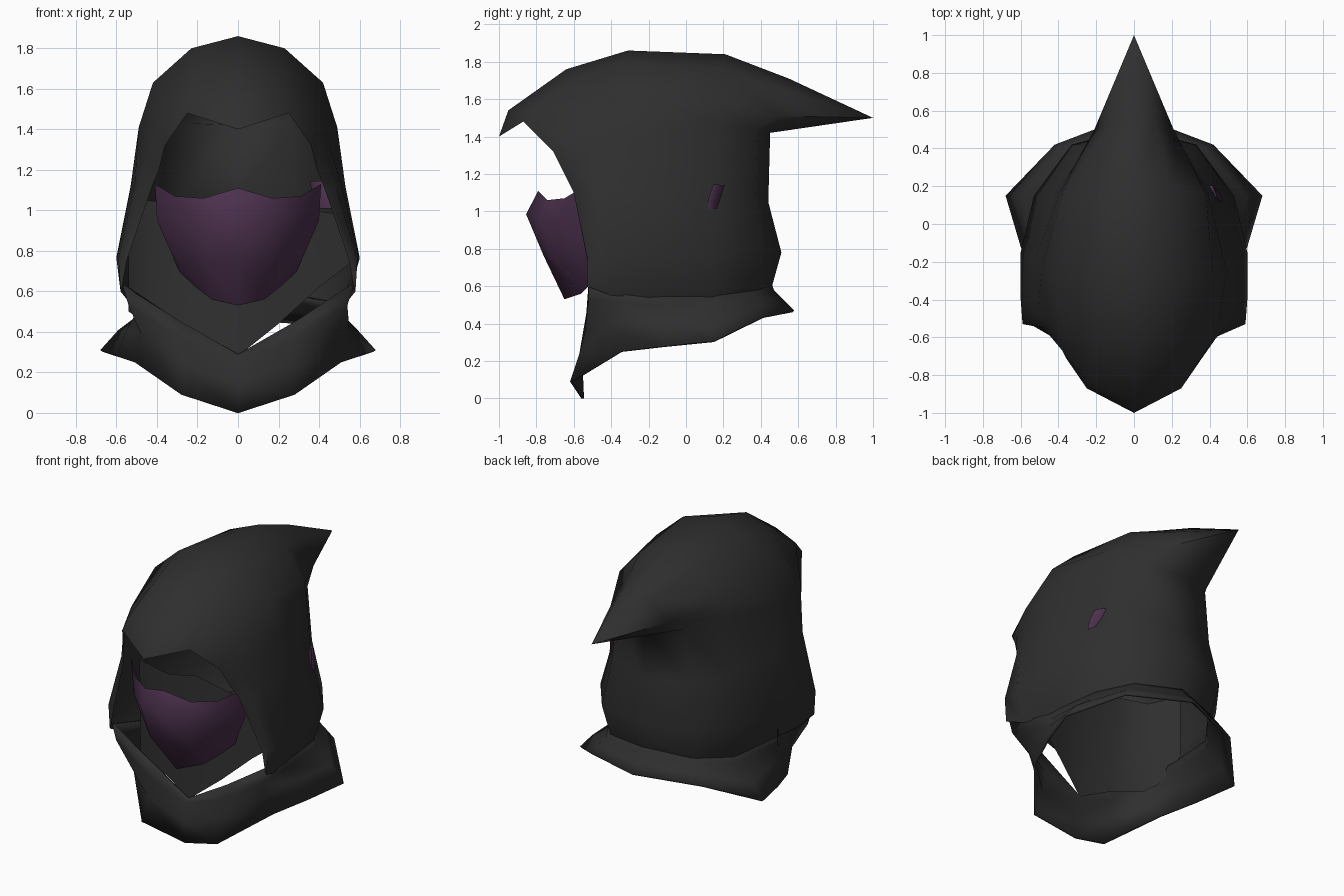
import bpy, bmesh, math
from mathutils import Vector


def material(name, rgb):
    m = bpy.data.materials.new(name)
    m.diffuse_color = (*rgb, 1)
    return m


CLOTH = material("charcoal cloth", (0.028, 0.028, 0.028))
PURPLE = material("dusky purple", (0.072, 0.030, 0.075))


def finish(name, bm, mat, thick=0.0):
    bmesh.ops.remove_doubles(bm, verts=bm.verts, dist=0.0005)
    bmesh.ops.dissolve_degenerate(bm, edges=bm.edges, dist=0.0001)
    bmesh.ops.recalc_face_normals(bm, faces=bm.faces)
    # shells must face away from the model's middle
    mid = Vector((0, 0, 0.9))
    if sum(f.normal.dot(f.calc_center_median() - mid) * f.calc_area() for f in bm.faces) < 0:
        bmesh.ops.reverse_faces(bm, faces=bm.faces)
    me = bpy.data.meshes.new(name)
    bm.to_mesh(me)
    bm.free()
    me.materials.append(mat)
    ob = bpy.data.objects.new(name, me)
    bpy.context.collection.objects.link(ob)
    if thick:
        s = ob.modifiers.new("thickness", 'SOLIDIFY')
        s.thickness, s.offset = thick, -1
    bpy.ops.object.select_all(action='DESELECT')
    ob.select_set(True)
    bpy.context.view_layer.objects.active = ob
    bpy.ops.object.shade_smooth_by_angle(angle=math.radians(75))
    return ob


def loft(name, rows, mat, thick=0.0, sides=(1, -1)):
    """Skin rows of profile points, by default mirrored across x."""
    bm = bmesh.new()
    for side in sides:
        g = [[bm.verts.new((side * x, y, z)) for x, y, z in r] for r in rows]
        for a, b in zip(g, g[1:]):
            for i in range(len(a) - 1):
                q = (a[i], a[i + 1], b[i + 1], b[i])
                bm.faces.new(q if side > 0 else q[::-1])
    return finish(name, bm, mat, thick)


# Hood: arches from the face opening back to the pointed tail (ridge to hem)
TIP = (0, 1.0, 1.5)
loft("hood", [
    [(0, -1, 1.4), (.25, -.87, 1.48), (.36, -.71, 1.32), (.39, -.65, 1.2), (.43, -.6, 1.1), (.55, -.53, .75), (.57, -.53, .63)],
    [(0, -.95, 1.54), (.24, -.82, 1.55), (.38, -.67, 1.39), (.43, -.61, 1.25), (.48, -.55, 1.12), (.59, -.53, .76), (.58, -.53, .6)],
    [(0, -.64, 1.76), (.21, -.62, 1.69), (.385, -.58, 1.49), (.45, -.52, 1.32), (.51, -.48, 1.13), (.6, -.4, .76), (.54, -.4, .55)],
    [(0, -.31, 1.86), (.23, -.3, 1.8), (.42, -.28, 1.63), (.49, -.25, 1.41), (.53, -.2, 1.12), (.6, -.15, .77), (.5, -.2, .54)],
    [(0, .21, 1.84), (.2, .2, 1.76), (.38, .16, 1.57), (.39, .17, 1.47), (.43, .16, 1.09), (.53, .15, .77), (.46, .15, .54)],
    [(0, .55, 1.71), (.11, .53, 1.65), (.21, .5, 1.51), (.25, .38, 1.43), (.29, .37, 1.08), (.33, .42, .78), (.3, .37, .57)],
    [TIP, TIP, TIP, (0, .45, 1.42), (0, .44, 1.05), (0, .51, .78), (0, .46, .6)],
], CLOTH)

# Cowl: rolled lip below the face, pinched neck, flared hem (front to back)
loft("cowl", [
    [(0, -.53, .29), (.28, -.52, .45), (.57, -.52, .63), (.5, -.2, .56), (.46, .15, .55), (.3, .37, .58), (0, .46, .61)],
    [(0, -.56, .27), (.27, -.54, .36), (.54, -.52, .53), (.5, -.2, .5), (.47, .15, .5), (.33, .38, .55), (0, .47, .58)],
    [(0, -.58, .15), (.27, -.57, .24), (.48, -.44, .39), (.55, -.15, .41), (.59, .15, .41), (.37, .4, .5), (0, .53, .52)],
    [(0, -.56, 0), (.28, -.62, .09), (.51, -.35, .25), (.6, -.12, .28), (.68, .15, .31), (.42, .42, .44), (0, .58, .47)],
], CLOTH, 0.015)

# Face mask: nose ridge to cheek, top edge to chin
loft("face_mask", [
    [(0, -.79, 1.11), (.17, -.74, 1.06), (.31, -.65, 1.07), (.41, -.55, 1.13)],
    [(0, -.855, .985), (.18, -.78, .96), (.31, -.66, .95), (.4, -.48, .95)],
    [(0, -.76, .76), (.16, -.70, .72), (.265, -.58, .73), (.325, -.46, .78)],
    [(0, -.65, .53), (.13, -.56, .56), (.22, -.49, .63), (.29, -.44, .7)],
], PURPLE)

# Lining behind the mask: full on one side, cut away diagonally on the other
loft("neck_lining", [
    [(-.54, -.2, 1.05), (-.45, -.4, 1.05), (-.22, -.42, 1.02), (0, -.45, 1.08), (.22, -.42, 1.02), (.43, -.4, .99), (.53, -.34, .98)],
    [(-.54, -.2, .5), (-.43, -.42, .43), (-.19, -.47, .36), (0, -.52, .28), (.2, -.46, .44), (.4, -.42, .62), (.57, -.38, .75)],
], CLOTH, sides=(1,))

# Strap end poking through one side of the hood
bm = bmesh.new()
outline = [(.12, 1.01), (.165, 1.015), (.205, 1.14), (.145, 1.145), (.12, 1.07)]
rings = [[bm.verts.new((x - .4 * (y - .16) - .15 * (z - 1.08), y, z)) for y, z in outline] for x in (.38, .443)]
for r in rings:
    bm.faces.new(r)
for i in range(5):
    j = (i + 1) % 5
    bm.faces.new((rings[0][i], rings[0][j], rings[1][j], rings[1][i]))
finish("mask_strap_end", bm, PURPLE)
